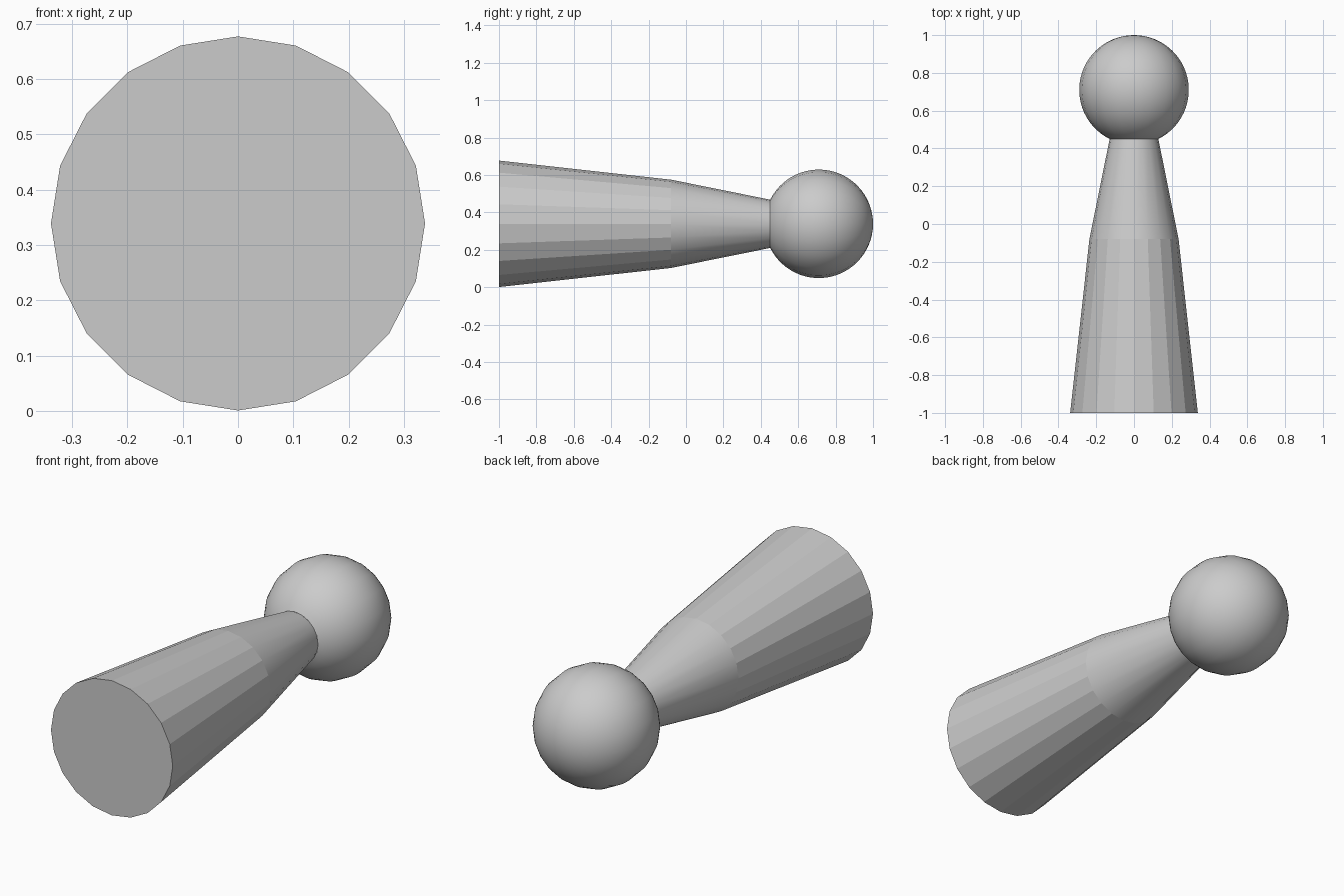
import bpy, bmesh
from math import sin, cos, pi, asin

if "Cube" in bpy.data.objects:
    bpy.data.objects.remove(bpy.data.objects["Cube"])

SIDES = 20
AXIS_Z = 0.339


def lathe(name, profile, smooth, cap_start=False):
    """Revolve (y, radius) points around the lengthwise axis."""
    bm = bmesh.new()
    rings = []
    for y, r in profile:
        if r < 1e-5:
            rings.append([bm.verts.new((0, y, AXIS_Z))])
        else:
            rings.append([bm.verts.new((r * sin(2 * pi * i / SIDES), y,
                                        AXIS_Z + r * cos(2 * pi * i / SIDES)))
                          for i in range(SIDES)])
    for a, b in zip(rings, rings[1:]):
        for i in range(SIDES):
            j = (i + 1) % SIDES
            if len(b) == 1:
                f = bm.faces.new((a[i], a[j], b[0]))
            else:
                f = bm.faces.new((a[i], a[j], b[j], b[i]))
            f.smooth = smooth
    if cap_start:
        bm.faces.new(rings[0][::-1])
    # Orient faces away from the axis, and the cap towards the front
    for f in bm.faces:
        c = f.calc_center_median()
        f.normal_update()
        n = f.normal
        outward = n.x * c.x + n.z * (c.z - AXIS_Z)
        if len(f.verts) > 4:
            outward = -n.y
        if outward < 0:
            f.normal_flip()
    mesh = bpy.data.meshes.new(name)
    bm.to_mesh(mesh)
    bm.free()
    obj = bpy.data.objects.new(name, mesh)
    bpy.context.collection.objects.link(obj)
    return obj


# Faceted tapering body with a closed base
lathe("body", [(-1.0, 0.338), (-0.08, 0.236)], False, cap_start=True)

# Smooth, steeper neck
NECK_R = 0.129
lathe("neck", [(-0.08, 0.236), (0.45, NECK_R)], True)

# Ball head, starting where it meets the neck
R = 0.29
start = asin(NECK_R / R)
STEPS = 28
head = [(1.0 - R - R * cos(start + (pi - start) * k / STEPS),
         R * sin(start + (pi - start) * k / STEPS)) for k in range(STEPS + 1)]
lathe("ball_head", head, True)
